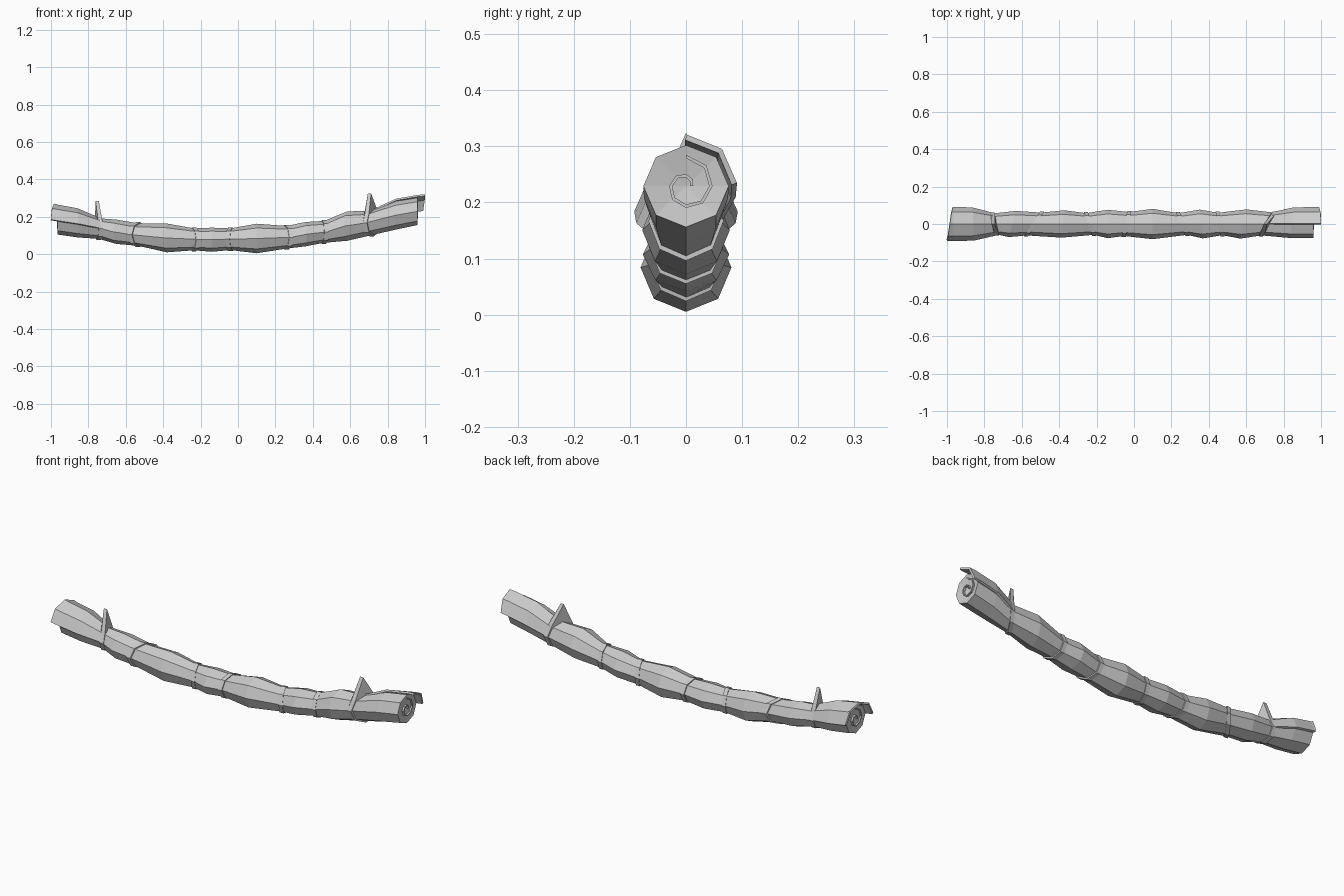
import bpy
from math import cos, sin, pi, radians

if "Cube" in bpy.data.objects:
    bpy.data.objects.remove(bpy.data.objects["Cube"])

# Cross-sections along the roll: x, slant (dx per y), top z, bottom z, half width
SECTIONS = [
    (-.965, .00, .250, .105, .077), (-.860, -.05, .232, .090, .075),
    (-.745, -.20, .192, .082, .056), (-.650, .25, .185, .055, .070),
    (-.535, .65, .165, .045, .061), (-.380, .10, .164, .010, .073),
    (-.235, -.35, .138, .021, .058), (-.140, .00, .142, .013, .076),
    (-.040, .22, .138, .022, .064), (.100, .00, .163, .005, .081),
    (.260, -.40, .151, .030, .058), (.360, -.10, .172, .042, .077),
    (.460, -.20, .178, .061, .060), (.585, .20, .229, .072, .078),
    (.715, .55, .232, .102, .061), (.845, .10, .283, .132, .075),
    (.960, .00, .302, .156, .076),
]
BINDINGS = {2: .285, 4: None, 6: None, 8: None, 10: None, 12: None, 14: .324}


def make(name, verts, faces):
    me = bpy.data.meshes.new(name)
    me.from_pydata(verts, [], faces)
    ob = bpy.data.objects.new(name, me)
    bpy.context.collection.objects.link(ob)
    return ob


def point(sec, k, grow=0.0, dx=0.0):
    """Corner k of the octagonal section, starting at +y and turning towards +z."""
    x, s, top, bot, ry = sec
    rz, a = (top - bot) / 2, radians(45 * k)
    y = (ry + grow) * cos(a)
    return (x + s * y + dx, y, (top + bot) / 2 + (rz + grow) * sin(a))


def centre(sec, dx=0.0):
    return (sec[0] + dx, 0, (sec[2] + sec[3]) / 2)


# Rolled cloth: pinched and bulging eight-sided tube with shallow recessed ends
n = len(SECTIONS)
verts = [point(s, k) for s in SECTIONS for k in range(8)]
faces = [(i*8 + k, (i+1)*8 + k, (i+1)*8 + (k+1) % 8, i*8 + (k+1) % 8)
         for i in range(n - 1) for k in range(8)]
verts += [centre(SECTIONS[0], .012), centre(SECTIONS[-1], -.012)]
for k in range(8):
    faces.append((n*8, k, (k+1) % 8))
    faces.append((n*8 + 1, (n-1)*8 + (k+1) % 8, (n-1)*8 + k))
make("cloth_roll", verts, faces)

# Bindings: thin slanted bands; two of them rise to a pointed peak
for num, (i, peak) in enumerate(BINDINGS.items()):
    sec, verts = SECTIONS[i], []
    for side in (-.011, .011):
        for k in range(8):
            p = list(point(sec, k, .006, side))
            if peak and k == 2:
                p = [p[0] - side * .2 - (.012 if i > 8 else .008), 0, peak]
            verts.append(p)
    faces = [(k, 8 + k, 8 + (k+1) % 8, (k+1) % 8) for k in range(8)]
    faces += [tuple(range(7, -1, -1)), tuple(range(8, 16))]
    make(f"binding_{num + 1}", verts, faces)


def flap(name, secs, corners, tips):
    """Loose outer layer of cloth, hanging past the end of the roll."""
    verts, m = [], len(corners)
    grows = (.000, .009, .010)
    for sec, g in zip(secs, grows):
        verts += [point(sec, k, g) for k in corners]
    verts += [point(secs[-1], k, .010, t) for k, t in zip(corners, tips)]
    dz = .004 if secs[-1][0] > 0 else .006
    for j in range(3 * m, 4 * m):
        x, y, z = verts[j]
        verts[j] = (x, y, z + dz)
    faces = [(r*m + c, (r+1)*m + c, (r+1)*m + c + 1, r*m + c + 1)
             for r in range(3) for c in range(m - 1)]
    ob = make(name, verts, faces)
    mod = ob.modifiers.new("thickness", "SOLIDIFY")
    mod.thickness, mod.offset = .010, 0


flap("left_flap", [SECTIONS[2], SECTIONS[1], SECTIONS[0]],
     [0, 1, 2, 3, 4], [-.006, -.012, -.02, -.03, -.036])
flap("right_flap", [SECTIONS[-3], SECTIONS[-2], SECTIONS[-1]],
     [0, 1, 2], [.030, .038, .04])

# Spiral layers of cloth showing on both ends
for name, sec, d in (("left_spiral", SECTIONS[0], -1), ("right_spiral", SECTIONS[-1], 1)):
    verts, steps = [], 10
    for j in range(steps + 1):
        a = radians(90 - 45 * j)
        r = .056 - .0043 * j
        x, _, z = centre(sec)
        for w in (0, .006):
            for dx in (-.014, .002):
                verts.append((x + d * dx, d * (r - w) * cos(a), z + (r - w) * sin(a)))
    ring = (0, 1, 3, 2)
    faces = [(j*4 + ring[q], j*4 + ring[(q+1) % 4], j*4 + 4 + ring[(q+1) % 4], j*4 + 4 + ring[q])
             for j in range(steps) for q in range(4)]
    faces += [ring, tuple(steps*4 + q for q in reversed(ring))]
    make(name, verts, faces)
